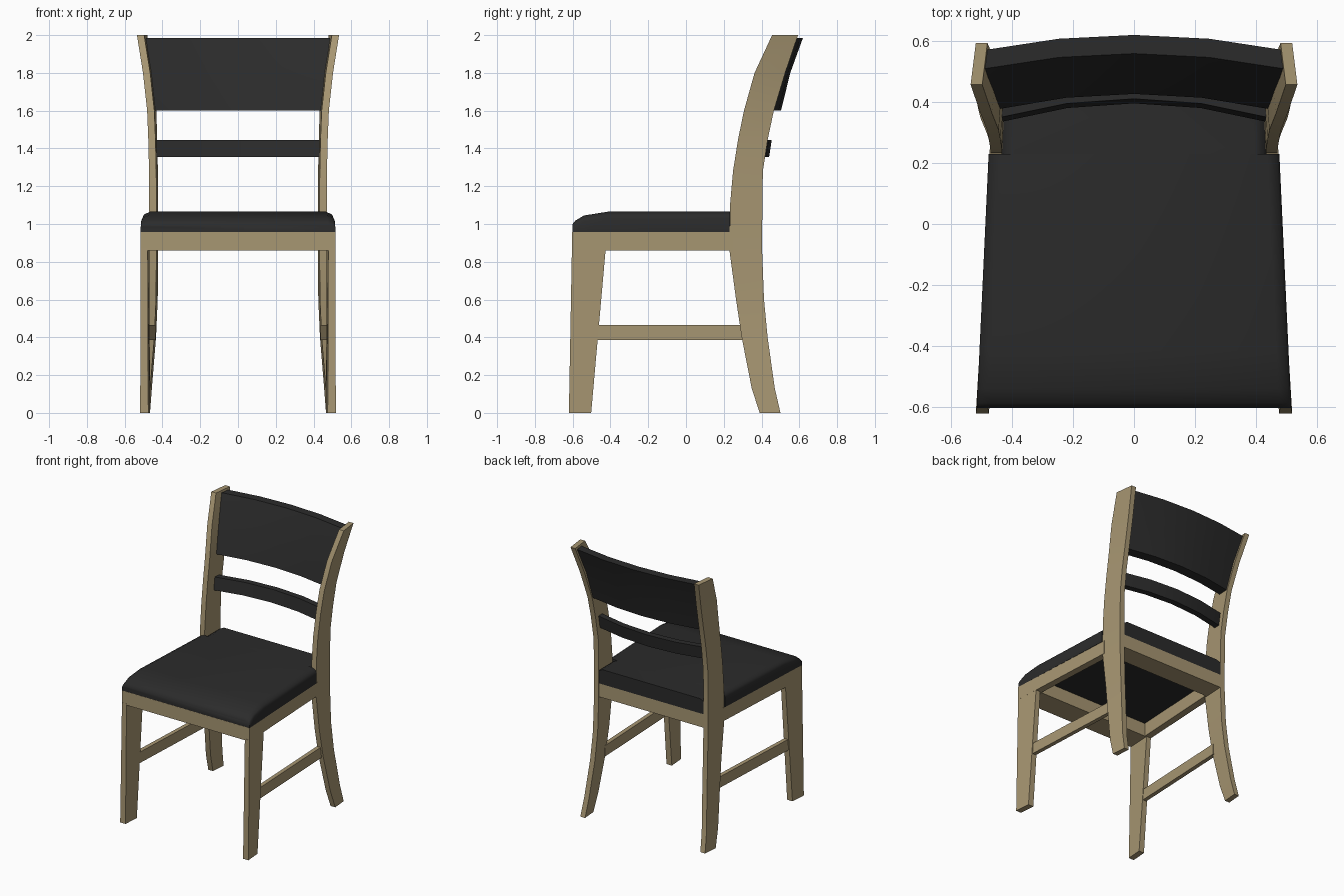
import bpy
import math

if "Cube" in bpy.data.objects:
    bpy.data.objects.remove(bpy.data.objects["Cube"], do_unlink=True)


def material(name, rgb):
    m = bpy.data.materials.new(name)
    m.use_nodes = True
    m.diffuse_color = (*rgb, 1)
    m.node_tree.nodes["Principled BSDF"].inputs["Base Color"].default_value = (*rgb, 1)
    return m


wood = material("light_wood", (0.39, 0.308, 0.17))
black = material("black_upholstery", (0.024, 0.024, 0.024))


def loft(name, rings, mat, angle=30):
    """Skin a list of equal-length rings and cap both ends."""
    n = len(rings[0])
    verts = [p for ring in rings for p in ring]
    faces = [(i * n + j, i * n + (j + 1) % n, (i + 1) * n + (j + 1) % n, (i + 1) * n + j)
             for i in range(len(rings) - 1) for j in range(n)]
    faces += [tuple(reversed(range(n))), tuple(range(len(verts) - n, len(verts)))]
    mesh = bpy.data.meshes.new(name)
    mesh.from_pydata(verts, [], faces)
    mesh.materials.append(mat)
    obj = bpy.data.objects.new(name, mesh)
    bpy.context.collection.objects.link(obj)
    bpy.ops.object.select_all(action='DESELECT')
    obj.select_set(True)
    bpy.context.view_layer.objects.active = obj
    bpy.ops.object.mode_set(mode='EDIT')
    bpy.ops.mesh.select_all(action='SELECT')
    bpy.ops.mesh.normals_make_consistent(inside=False)
    bpy.ops.object.mode_set(mode='OBJECT')
    bpy.ops.object.shade_smooth_by_angle(angle=math.radians(angle))


def both_sides(name, rings, mat):
    for side, s in (("left", 1), ("right", -1)):
        loft(f"{side}_{name}", [[(s * x, y, z) for x, y, z in r] for r in rings], mat)


def post_ring(z, front, back, inner, outer, skew=0.009):
    return [(inner, front, z), (outer, front, z),
            (outer - skew, back, z), (inner - skew, back, z)]


def bar_ring(y, inner, outer, low, high):
    return [(inner, y, low), (outer, y, low), (outer, y, high), (inner, y, high)]


# Rear legs sweep up into the back posts: height, front y, back y, inner x, skew
REAR = [(0, .39, .50, .475, .009), (.13, .348, .47, .465, .009), (.4, .295, .432, .443, .009),
        (.6, .265, .413, .434, .009), (.86, .23, .403, .432, .009),
        (1.1, .233, .404, .432, .009), (1.28, .249, .407, .433, .009),
        (1.45, .276, .433, .437, .009), (1.6, .307, .465, .443, .011),
        (1.8, .363, .525, .465, .014), (2, .456, .593, .497, .017)]
both_sides("rear_leg_and_post",
           [post_ring(z, f, b, x, x + .038, skew) for z, f, b, x, skew in REAR], wood)

# Tapered front legs
both_sides("front_leg", [post_ring(0, -.62, -.502, .475, .518),
                         post_ring(.87, -.604, -.425, .478, .515)], wood)

# Seat frame: slim sides, deep front and rear rails
both_sides("side_rail", [bar_ring(-.60, .465, .515, .86, .958),
                         bar_ring(.25, .42, .472, .86, .958)], wood)
for name, y0, y1, w0, w1 in (("front_rail", -.603, -.43, .515, .505),
                             ("rear_rail", .25, .402, .44, .44)):
    loft(name, [bar_ring(y0, -w0, w0, .86, .958), bar_ring(y1, -w1, w1, .86, .958)], wood)

# Side stretchers
both_sides("stretcher", [bar_ring(-.49, .472, .502, .385, .465),
                         bar_ring(.31, .436, .466, .385, .465)], wood)


# Cushion with rolled front edge, narrowed between the posts
def cushion_ring(y, w, top):
    h = top - .958
    half = [(w, .958), (w, .958 + h * .68), (w - .008, .958 + h * .86), (w - .04, top)]
    return [(x, y, z) for x, z in half] + [(-x, y, z) for x, z in reversed(half)]


CUSHION = [(-.602, .515, .998), (-.586, .514, 1.018), (-.54, .512, 1.045),
           (-.415, .506, 1.065), (.229, .476, 1.065), (.23, .434, 1.065), (.402, .434, 1.065)]
loft("seat_cushion", [cushion_ring(*c) for c in CUSHION], black, 60)


# Curved back panels; rows give height, front y and back y at the centre, half width
def back_panel(name, rows, bow):
    rings = []
    for t in (-1, -.5, 0, .5, 1):
        d = bow * t * t
        rings.append([(t * w, f - d, z) for z, f, b, w in rows]
                     + [(t * w, b - d, z) for z, f, b, w in reversed(rows)])
    loft(name, rings, black)


back_panel("upper_back_panel", [(1.6, .426, .503, .445), (1.8, .483, .552, .466),
                                (1.985, .558, .619, .493)], .05)
back_panel("lower_back_slat", [(1.355, .395, .44, .437), (1.445, .41, .454, .439)], .061)
